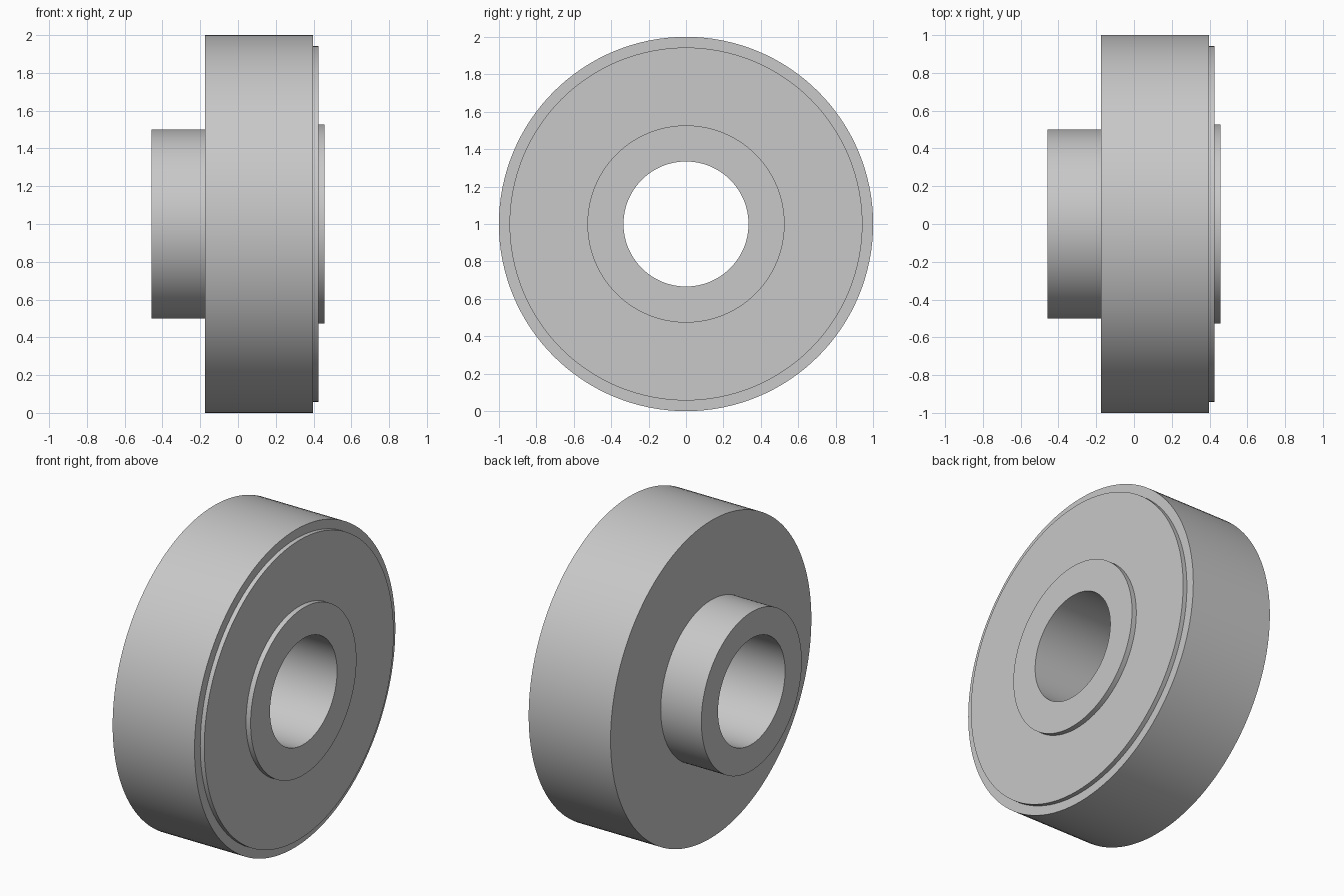
import bpy
import bmesh
import math
from mathutils import Vector

cube = bpy.data.objects.get("Cube")
if cube:
    bpy.data.objects.remove(cube, do_unlink=True)

SEGMENTS = 128
AXIS_HEIGHT = 1.0

# Plain grey metal
grey = bpy.data.materials.new("grey metal")
grey.use_nodes = True
colour = (0.58, 0.58, 0.58, 1.0)
grey.diffuse_color = colour
grey.node_tree.nodes["Principled BSDF"].inputs["Base Color"].default_value = colour


def lathe(name, profile, material):
    """Revolve a closed (x, radius) outline around the x axis."""
    bm = bmesh.new()
    verts = [bm.verts.new((x, 0, r)) for x, r in profile]
    edges = [bm.edges.new((a, b)) for a, b in zip(verts, verts[1:] + verts[:1])]
    bmesh.ops.spin(bm, geom=verts + edges, cent=Vector(), axis=(1, 0, 0),
                   angle=math.tau, steps=SEGMENTS, use_merge=False)
    bmesh.ops.remove_doubles(bm, verts=bm.verts, dist=0.0001)
    bmesh.ops.recalc_face_normals(bm, faces=bm.faces)
    mesh = bpy.data.meshes.new(name)
    bm.to_mesh(mesh)
    bm.free()
    mesh.materials.append(material)
    obj = bpy.data.objects.new(name, mesh)
    bpy.context.collection.objects.link(obj)
    obj.location.z = AXIS_HEIGHT
    bpy.ops.object.select_all(action="DESELECT")
    obj.select_set(True)
    bpy.context.view_layer.objects.active = obj
    bpy.ops.object.shade_smooth_by_angle(angle=math.radians(30))
    return obj


# Stepped wheel turned as one piece: bore, hub, rim, shallow face and boss
bore, hub, rim, face, boss = 0.334, 0.5, 1.0, 0.943, 0.527
hub_end, rim_back, rim_front, face_front, boss_end = -0.457, -0.174, 0.397, 0.425, 0.457
lathe("stepped_wheel", [
    (hub_end, bore), (hub_end, hub),
    (rim_back, hub), (rim_back, rim),
    (rim_front, rim), (rim_front, face),
    (face_front, face), (face_front, boss),
    (boss_end, boss), (boss_end, bore),
], grey)
